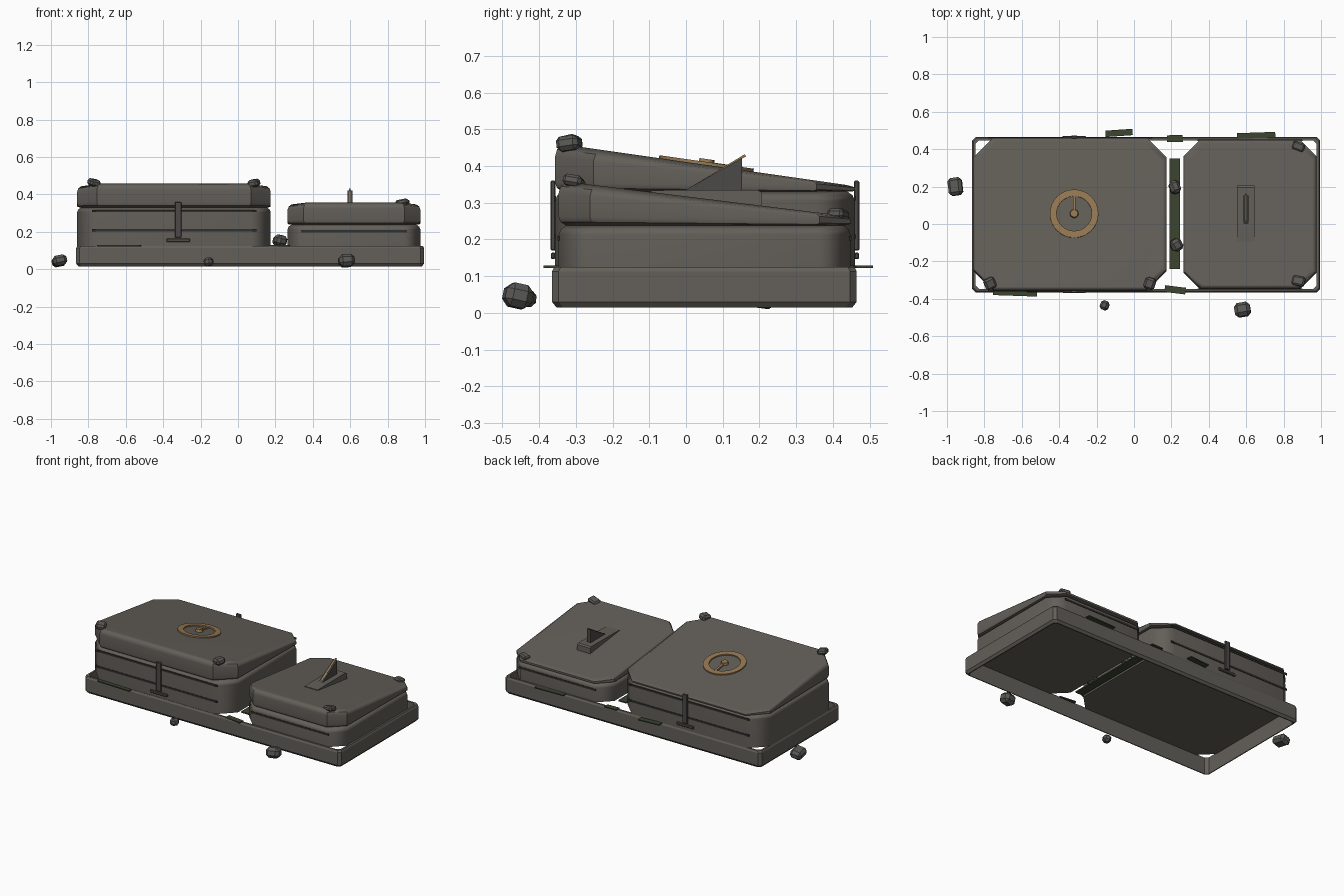
import bpy, bmesh, math, random
from mathutils import Vector, Matrix

if "Cube" in bpy.data.objects:
    bpy.data.objects.remove(bpy.data.objects["Cube"])

random.seed(4)


def material(name, rgb):
    m = bpy.data.materials.new(name)
    m.diffuse_color = (*rgb, 1)
    m.use_nodes = True
    m.node_tree.nodes["Principled BSDF"].inputs["Base Color"].default_value = m.diffuse_color
    return m


STONE = material("warm grey stone", (0.125, 0.115, 0.10))
IRON = material("dark iron", (0.07, 0.068, 0.063))
RUBBLE = material("rubble grey", (0.10, 0.098, 0.092))
BRONZE = material("aged bronze", (0.30, 0.19, 0.085))
MOSS = material("dark moss", (0.045, 0.058, 0.03))
GROOVE = material("groove shadow", (0.03, 0.029, 0.027))


def finish(name, bm, mat, smooth=None):
    bmesh.ops.recalc_face_normals(bm, faces=bm.faces)
    me = bpy.data.meshes.new(name)
    bm.to_mesh(me)
    bm.free()
    ob = bpy.data.objects.new(name, me)
    bpy.context.collection.objects.link(ob)
    me.materials.append(mat)
    if smooth:
        bpy.ops.object.select_all(action='DESELECT')
        ob.select_set(True)
        bpy.context.view_layer.objects.active = ob
        bpy.ops.object.shade_smooth_by_angle(angle=math.radians(smooth))
        ob.modifiers.new("weighted", 'WEIGHTED_NORMAL').keep_sharp = True
    return ob


def loft(bm, rings, closed=False):
    """Skin rings of points; cap the ends, or join last to first."""
    vs = [[bm.verts.new(p) for p in r] for r in rings]
    n = len(vs[0])
    pairs = list(zip(vs, vs[1:])) + ([(vs[-1], vs[0])] if closed else [])
    for a, b in pairs:
        for i in range(n):
            j = (i + 1) % n
            bm.faces.new((a[i], a[j], b[j], b[i]))
    if not closed:
        bm.faces.new(vs[0])
        bm.faces.new(vs[-1])


def octagon(x0, x1, y0, y1, cut, inset, z):
    """Rectangle with cut corners; z may depend on y."""
    x0, x1, y0, y1 = x0 + inset, x1 - inset, y0 + inset, y1 - inset
    c = cut
    pts = [(x0 + c, y0), (x1 - c, y0), (x1, y0 + c), (x1, y1 - c),
           (x1 - c, y1), (x0 + c, y1), (x0, y1 - c), (x0, y0 + c)]
    return [(x, y, z(y) if callable(z) else z) for x, y in pts]


def box(name, size, loc, mat, rot=(0, 0, 0), bevel=0):
    bm = bmesh.new()
    bmesh.ops.create_cube(bm, size=1)
    bmesh.ops.scale(bm, vec=size, verts=bm.verts)
    if bevel:
        bmesh.ops.bevel(bm, geom=bm.edges[:], offset=bevel, segments=1, affect='EDGES')
    ob = finish(name, bm, mat)
    ob.location, ob.rotation_euler = loc, rot
    return ob


# Open base frame: chamfered thin walls
bm = bmesh.new()
F = (-0.865, 0.995, -0.365, 0.465)
loft(bm, [octagon(*F, 0.018, i, z) for i, z in
          ((0.012, 0.015), (0, 0.03), (0, 0.113), (0.006, 0.125), (0.018, 0.125), (0.018, 0.015))],
     closed=True)
finish("base_frame", bm, STONE)


# Tiers: octagonal body with a wedge lid sloping to the back
def tier(name, rect, cut, top, front_z, back_z):
    y0, y1 = rect[2], rect[3]
    bm = bmesh.new()
    loft(bm, [octagon(*rect, cut, i, z) for i, z in
              ((0, 0.12), (0, top - 0.025), (0.006, top - 0.01), (0.02, top))])
    finish(name + "_body", bm, STONE, 50)

    def level(f):
        return lambda y: top + f * (front_z - top + (back_z - front_z) * (y - y0) / (y1 - y0))
    bm = bmesh.new()
    loft(bm, [octagon(*rect, cut, i, level(f)) for i, f in
              ((0.02, 0), (0.005, 0.08), (0, 0.2), (0, 0.72), (0.006, 0.88), (0.022, 1))])
    finish(name + "_lid", bm, STONE, 35)
    return level(1)


BIG = (-0.86, 0.175, -0.357, 0.46)
SMALL = (0.265, 0.975, -0.347, 0.448)
big_top = tier("large_tier", BIG, 0.105, 0.33, 0.462, 0.345)
small_top = tier("small_tier", SMALL, 0.085, 0.238, 0.36, 0.262)

# Groove strips along front and back of the bodies
for part, rect, x0, x1, zs in (("large", BIG, -0.78, 0.10, (0.208, 0.312)),
                               ("small", SMALL, 0.34, 0.90, (0.203,))):
    for z in zs:
        for y in rect[2:]:
            box(part + "_groove", (x1 - x0, 0.006, 0.012), ((x0 + x1) / 2, y, z), GROOVE)

# Clamps on front and back of the large tier
for y in (-0.362, 0.465):
    box("clamp_bar", (0.035, 0.014, 0.19), (-0.32, y, 0.265), IRON, bevel=0.003)
    box("clamp_foot", (0.125, 0.012, 0.018), (-0.32, y, 0.155), IRON, bevel=0.003)

# Dial on the large lid: ring, needle and hub
slope = math.atan2(big_top(1) - big_top(0), 1)
DIAL = Vector((-0.32, 0.055, big_top(0.055)))
tilt = Matrix.Translation(DIAL) @ Matrix.Rotation(slope, 4, 'X')
bm = bmesh.new()
loft(bm, [[(r * math.cos(a), r * math.sin(a), z) for r, z in
           ((0.094, -0.005), (0.13, -0.005), (0.13, 0.008), (0.094, 0.008))]
          for a in (i * math.tau / 32 for i in range(32))], closed=True)
finish("dial_ring", bm, BRONZE).matrix_world = tilt
box("dial_needle", (0.014, 0.10, 0.012), (0, 0, 0), BRONZE).matrix_world = \
    tilt @ Matrix.Translation((0, 0.05, 0.003))
bm = bmesh.new()
bmesh.ops.create_cone(bm, cap_ends=True, segments=16, radius1=0.024, radius2=0.02, depth=0.02)
finish("dial_hub", bm, BRONZE).matrix_world = tilt @ Matrix.Translation((0, 0, 0.006))


# Sundial fin on the small lid, cut from side profiles
def side_cut(name, profile, x, width, mat):
    bm = bmesh.new()
    loft(bm, [[(x + s * width / 2, y, z) for y, z in profile] for s in (-1, 1)])
    return finish(name, bm, mat)


side_cut("fin_base", [(-0.095, 0.30), (0.205, 0.27), (0.205, 0.328), (0.195, 0.335),
                      (-0.02, 0.335), (-0.095, 0.333)], 0.598, 0.095, STONE)
side_cut("fin", [(-0.01, 0.33), (0.152, 0.33), (0.152, 0.422)], 0.598, 0.026, IRON)
side_cut("fin_edge", [(0.0, 0.335), (0.152, 0.42), (0.164, 0.426), (0.16, 0.432), (0.15, 0.426)],
         0.598, 0.009, BRONZE)

# Moss strip in the gap and patches on the frame rim
box("gap_moss", (0.055, 0.59, 0.008), (0.218, 0.055, 0.122), MOSS)
for x, y, w, d, deg in ((-0.08, 0.487, 0.145, 0.034, 4), (0.653, 0.474, 0.205, 0.03, 2),
                        (-0.637, -0.372, 0.235, 0.024, -2), (0.218, 0.457, 0.085, 0.036, 1),
                        (0.22, -0.352, 0.112, 0.036, -7)):
    box("moss_patch", (w, d, 0.007), (x, y, 0.125), MOSS, (0, 0, math.radians(deg)))

# Loose chamfered stones
for x, y, z, sx, sy, sz, deg in (
        (-0.955, 0.20, 0.045, 0.075, 0.095, 0.055, 8), (-0.157, -0.435, 0.04, 0.046, 0.05, 0.044, -20),
        (0.58, -0.458, 0.046, 0.085, 0.075, 0.065, 10), (-0.77, -0.318, 0.463, 0.06, 0.06, 0.036, 25),
        (0.085, -0.318, 0.46, 0.058, 0.062, 0.04, -20), (0.88, 0.415, 0.268, 0.065, 0.045, 0.028, -20),
        (0.88, -0.305, 0.357, 0.068, 0.052, 0.03, -12), (0.218, 0.197, 0.152, 0.055, 0.07, 0.055, 20),
        (0.227, -0.112, 0.155, 0.062, 0.065, 0.055, 30)):
    rot = (random.uniform(-0.25, 0.25), random.uniform(-0.25, 0.25), math.radians(deg))
    box("loose_stone", (sx, sy, sz), (x, y, z), RUBBLE, rot, bevel=min(sx, sy, sz) * 0.28)
